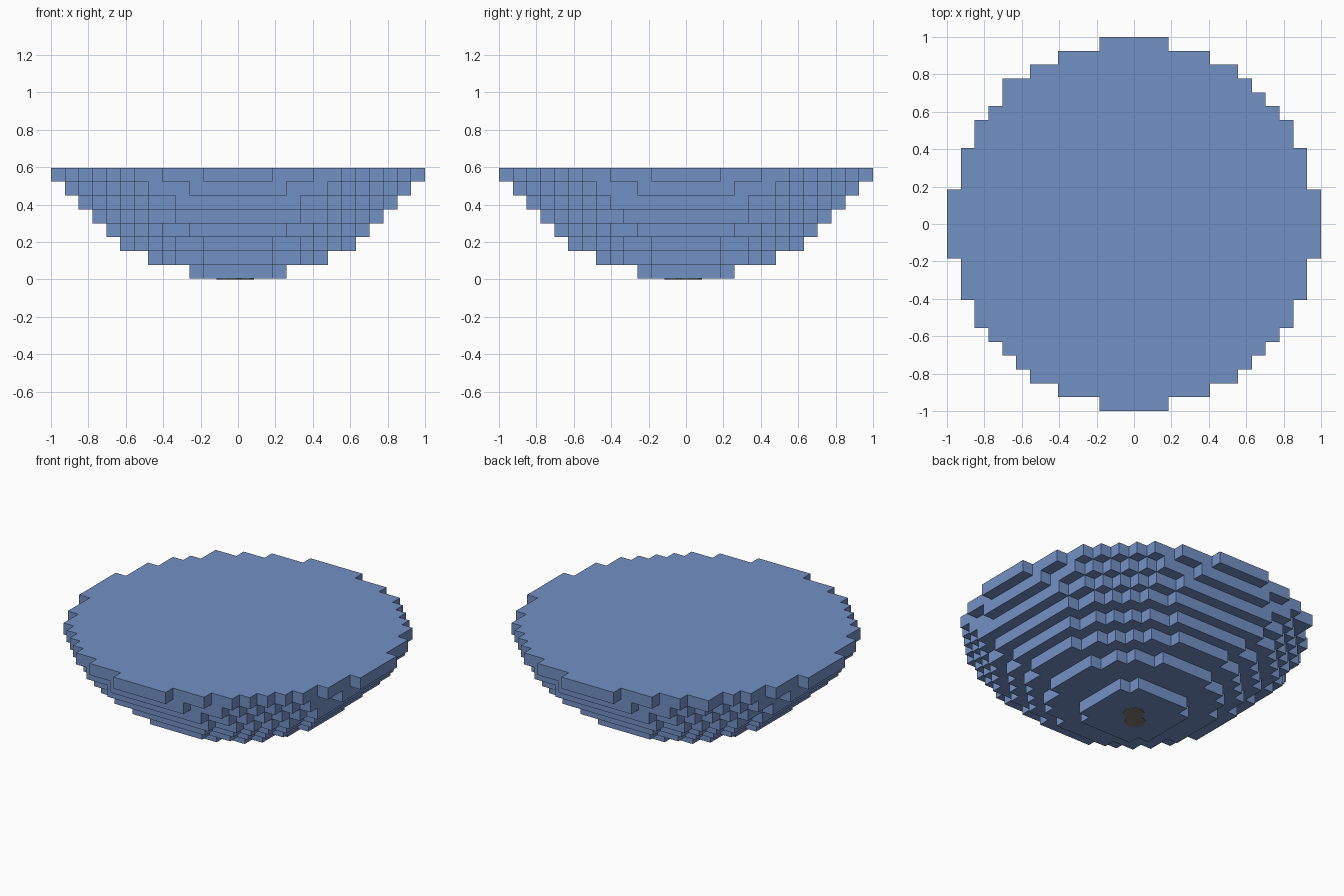
import bpy
import bmesh
from mathutils import Vector

if "Cube" in bpy.data.objects:
    bpy.data.objects.remove(bpy.data.objects["Cube"], do_unlink=True)


def make_material(name, rgb):
    mat = bpy.data.materials.new(name)
    mat.use_nodes = True
    mat.diffuse_color = (*rgb, 1)
    mat.node_tree.nodes["Principled BSDF"].inputs["Base Color"].default_value = (*rgb, 1)
    return mat


def add_object(name, bm, mat):
    mesh = bpy.data.meshes.new(name)
    bm.to_mesh(mesh)
    bm.free()
    mesh.materials.append(mat)
    obj = bpy.data.objects.new(name, mesh)
    bpy.context.collection.objects.link(obj)
    return obj


blue = make_material("soft blue", (0.171, 0.283, 0.558))
taupe = make_material("taupe", (0.22, 0.20, 0.17))

SIZE = 2 / 27        # edge of one block
LAYERS = 8
PAD = 0.004          # thickness of the foot patch below the bowl

# Blocks of a spherical cap, one disc per layer
blocks = set()
for k in range(LAYERS):
    limit = 237 - (14.9 - k) ** 2
    for i in range(-13, 14):
        for j in range(-13, 14):
            if i * i + j * j <= limit:
                blocks.add((i, j, k))
# Two stray blocks on the rim and the side
blocks |= {(-9, 10, 7), (11, -5, 5)}

# Skin of the block bowl: only faces without a neighbour
bm = bmesh.new()
directions = [Vector(s * (a == n) for n in range(3)) for a in range(3) for s in (-1, 1)]
for block in blocks:
    for d in directions:
        if tuple(int(b + c) for b, c in zip(block, d)) in blocks:
            continue
        u = Vector((d.y, d.z, d.x))
        v = d.cross(u)
        centre = Vector(block) + Vector((0, 0, 0.5)) + d / 2
        corners = [centre + (u * p + v * q) / 2
                   for p, q in ((-1, -1), (1, -1), (1, 1), (-1, 1))]
        bm.faces.new([bm.verts.new(c * SIZE + Vector((0, 0, PAD))) for c in corners])
bmesh.ops.remove_doubles(bm, verts=bm.verts, dist=0.001)
bmesh.ops.dissolve_limit(bm, angle_limit=0.01, verts=bm.verts, edges=bm.edges)
add_object("block_bowl", bm, blue)

# Small patch under the middle of the bowl
bm = bmesh.new()
for side in (-1, 1):
    disc = bmesh.ops.create_cone(bm, cap_ends=True, segments=8, radius1=0.065,
                                 radius2=0.065, depth=PAD)
    bmesh.ops.translate(bm, verts=disc["verts"],
                        vec=(side * 0.035 - 0.015, side * 0.035 - 0.015, PAD / 2))
add_object("foot_patch", bm, taupe)
